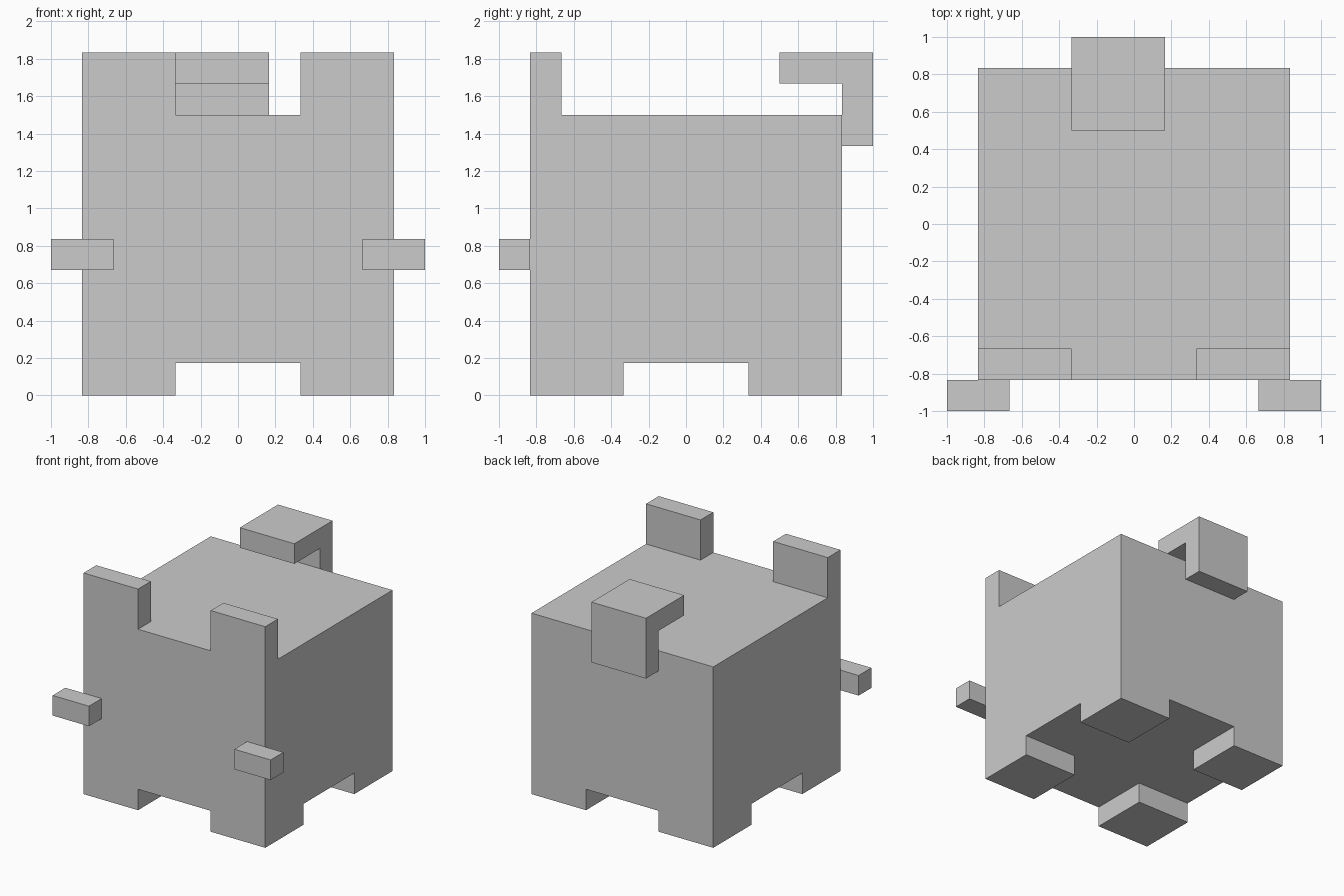
import bpy
import bmesh

if "Cube" in bpy.data.objects:
    bpy.data.objects.remove(bpy.data.objects["Cube"])

U = 1 / 6  # the model sits on a grid of sixths


def new_object(name, bm):
    bmesh.ops.recalc_face_normals(bm, faces=bm.faces)
    mesh = bpy.data.meshes.new(name)
    bm.to_mesh(mesh)
    bm.free()
    obj = bpy.data.objects.new(name, mesh)
    bpy.context.collection.objects.link(obj)
    return obj


def box(name, x, y, z):
    """Box from (min, max) ranges in grid units."""
    bm = bmesh.new()
    bmesh.ops.create_cube(bm, size=1)
    for v in bm.verts:
        v.co = [r[c > 0] * U for r, c in zip((x, y, z), v.co)]
    return new_object(name, bm)


def extrude_x(name, profile, x):
    """Extrude a (y, z) profile along x, in grid units."""
    bm = bmesh.new()
    face = bm.faces.new([bm.verts.new((x[0] * U, y * U, z * U)) for y, z in profile])
    result = bmesh.ops.extrude_face_region(bm, geom=[face])
    verts = [g for g in result["geom"] if isinstance(g, bmesh.types.BMVert)]
    bmesh.ops.translate(bm, verts=verts, vec=((x[1] - x[0]) * U, 0, 0))
    return new_object(name, bm)


# Body
box("body", (-5, 5), (-5, 5), (1.04, 9))

# Paired parts: ears, arms and feet
for side, s in (("left", -1), ("right", 1)):
    def span(a, b):
        return tuple(sorted((s * a, s * b)))

    box(f"{side}_ear", span(2, 5), (-5, -4), (9, 11))
    box(f"{side}_arm", span(4, 6), (-6, -5), (4.02, 5.02))
    box(f"{side}_front_foot", span(2, 5), (-5, -2), (0, 1.04))
    box(f"{side}_back_foot", span(2, 5), (2, 5), (0, 1.04))

# Hooked tail, slightly off centre
extrude_x("tail", [(5, 8), (6, 8), (6, 11), (3, 11), (3, 10), (5, 10)], (-2, 1))
